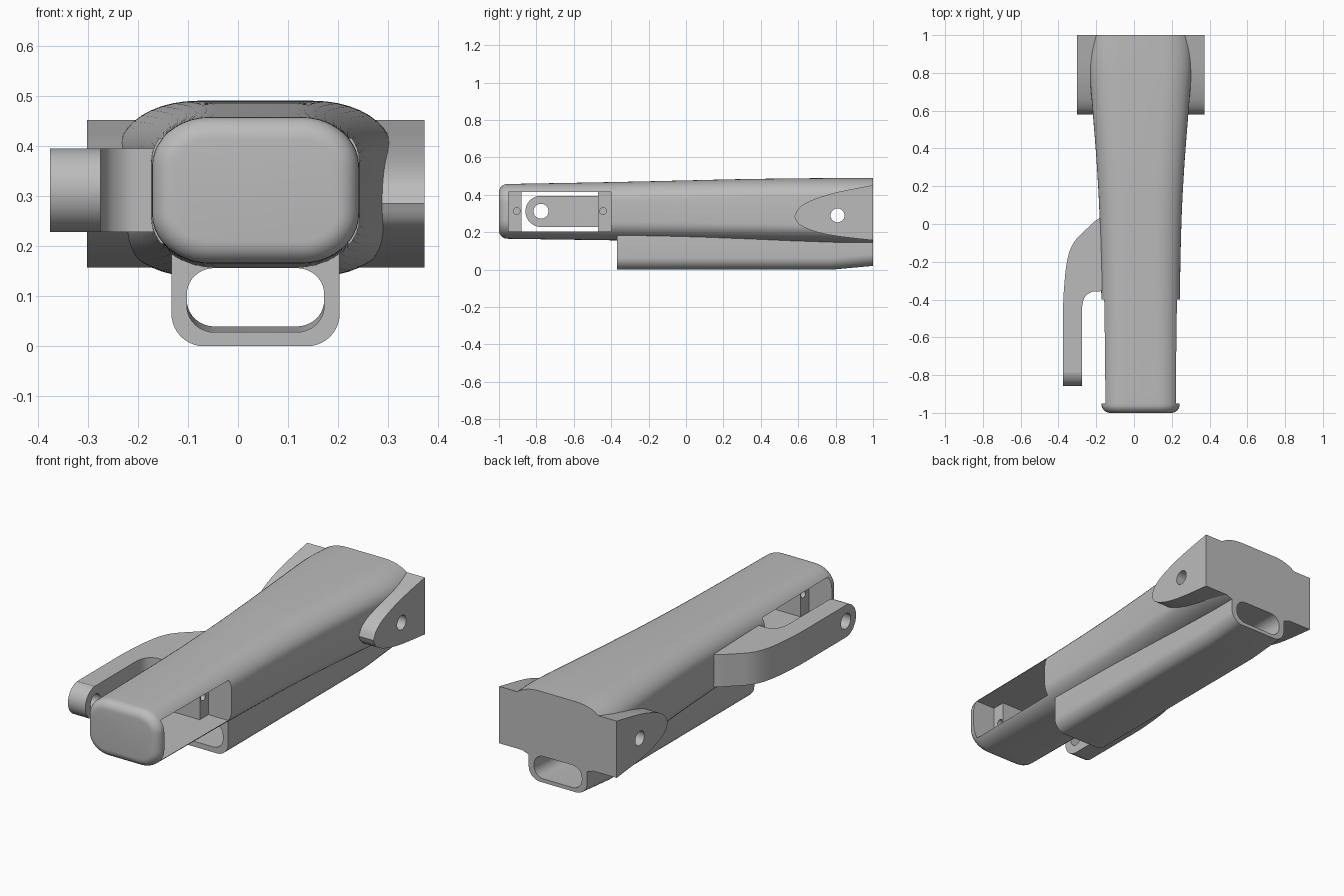
import bpy, bmesh, math
from mathutils import Vector

cube = bpy.data.objects.get("Cube")
if cube:
    bpy.data.objects.remove(cube, do_unlink=True)

CX = 0.035  # body centre line

grey = bpy.data.materials.new("plain_grey")
grey.use_nodes = True
grey.diffuse_color = (0.5, 0.5, 0.5, 1)
grey.node_tree.nodes["Principled BSDF"].inputs["Base Color"].default_value = (0.5, 0.5, 0.5, 1)


def loft(name, rings):
    """Skin a list of equally sized closed rings and cap both ends."""
    bm = bmesh.new()
    loops = [[bm.verts.new(p) for p in ring] for ring in rings]
    n = len(loops[0])
    for a, b in zip(loops, loops[1:]):
        for i in range(n):
            j = (i + 1) % n
            bm.faces.new((a[i], a[j], b[j], b[i]))
    bm.faces.new(loops[0][::-1])
    bm.faces.new(loops[-1])
    bmesh.ops.recalc_face_normals(bm, faces=bm.faces)
    mesh = bpy.data.meshes.new(name)
    bm.to_mesh(mesh)
    bm.free()
    mesh.materials.append(grey)
    ob = bpy.data.objects.new(name, mesh)
    bpy.context.collection.objects.link(ob)
    return ob


def rounded(y, x0, x1, z0, z1, rx, rz, seg=10):
    """Rounded rectangle ring across the length."""
    ring = []
    corners = ((x1 - rx, z1 - rz), (x0 + rx, z1 - rz), (x0 + rx, z0 + rz), (x1 - rx, z0 + rz))
    for k, (cx, cz) in enumerate(corners):
        for i in range(seg + 1):
            t = math.pi / 2 * (k + i / seg)
            ring.append((cx + rx * math.cos(t), y, cz + rz * math.sin(t)))
    return ring


def side_prism(name, pts, x0, x1):
    return loft(name, [[(x, y, z) for y, z in pts] for x in (x0, x1)])


def box(name, x0, x1, y0, y1, z0, z1):
    return side_prism(name, [(y0, z0), (y1, z0), (y1, z1), (y0, z1)], x0, x1)


def pin(y, z, r):
    """Round cutter running across the model."""
    n = 32
    pts = [(y + r * math.cos(2 * math.pi * i / n), z + r * math.sin(2 * math.pi * i / n)) for i in range(n)]
    return side_prism("pin_cutter", pts, -0.6, 0.6)


def boolean(ob, tool, mode="DIFFERENCE"):
    bpy.context.view_layer.objects.active = ob
    m = ob.modifiers.new("cut", "BOOLEAN")
    m.operation, m.solver, m.object = mode, "EXACT", tool
    bpy.ops.object.modifier_apply(modifier=m.name)


def smooth_curve(pts, steps=6):
    """Catmull-Rom curve through 2D points."""
    p = [Vector(q) for q in pts]
    p = [p[0]] + p + [p[-1]]
    out = []
    for a, b, c, d in zip(p, p[1:], p[2:], p[3:]):
        for i in range(steps):
            t = i / steps
            out.append(tuple(0.5 * (2 * b + (c - a) * t + (2 * a - 5 * b + 4 * c - d) * t * t
                                    + (3 * b - a - 3 * c + d) * t ** 3)))
    return out + [tuple(p[-1])]


# Main body: flaring rounded section with a filleted front end
stations = [  # y, half width, bottom, top
    (-0.95, 0.207, 0.165, 0.458), (-0.4, 0.208, 0.157, 0.468), (0.0, 0.216, 0.152, 0.477),
    (0.3, 0.231, 0.148, 0.484), (0.6, 0.254, 0.143, 0.488), (0.85, 0.273, 0.139, 0.49),
    (1.0, 0.268, 0.137, 0.49)]
rings = []
F = 0.045
for i in range(7):
    t = math.pi / 2 * i / 7
    inset = F * (1 - math.sin(t))
    rings.append(rounded(-1 + F * (1 - math.cos(t)), CX - 0.207 + inset, CX + 0.207 - inset,
                         0.165 + inset, 0.458 - inset, 0.115 - inset, 0.1 - inset))
curve_w = smooth_curve([(s[0], s[1]) for s in stations])
curve_b = smooth_curve([(s[0], s[2]) for s in stations])
curve_t = smooth_curve([(s[0], s[3]) for s in stations])
for (y, w), (_, b), (_, t) in zip(curve_w, curve_b, curve_t):
    k = (y + 1) / 2
    rings.append(rounded(y, CX - w, CX + w, b, t, 0.115 + 0.045 * k, 0.1))
body = loft("main_body", rings)

# Open bay through both sides near the front
bay = box("bay_cutter", -0.6, 0.6, -0.95, -0.4, 0.205, 0.415)
boolean(body, bay)

# Tube slung underneath, with its bore
tube = loft("lower_tube", [rounded(y, CX - 0.168, CX + 0.168, z, 0.24, 0.065, 0.065)
                           for y, z in ((-0.37, 0), (0.78, 0), (1, 0.02))])
bore = loft("bore_cutter", [rounded(y, CX - 0.137, CX + 0.137, z, 0.156, 0.055, 0.052)
                            for y, z in ((-0.371, 0.028), (0.78, 0.028), (1.01, 0.04))])
boolean(tube, bore)
boolean(body, bore)

# Rear mounting ears: one tapered profile running across the body
upper = smooth_curve([(0.58, 0.285), (0.605, 0.33), (0.67, 0.37), (0.8, 0.412), (1, 0.452)])
lower = smooth_curve([(1, 0.157), (0.8, 0.18), (0.68, 0.207), (0.605, 0.243), (0.58, 0.285)])
ears = side_prism("mounting_ears", upper + lower[:-1], -0.302, 0.372)
ear_pin = pin(0.81, 0.29, 0.037)
boolean(ears, ear_pin)
boolean(body, ear_pin)

# Side arm: plan outline, trimmed to a round tip with a hole
outer = smooth_curve([(-0.1, 0.06), (-0.185, 0.03), (-0.25, -0.025), (-0.32, -0.1),
                      (-0.355, -0.2), (-0.372, -0.36), (-0.375, -0.45)])
inner = smooth_curve([(-0.275, -0.44), (-0.262, -0.39), (-0.225, -0.36), (-0.18, -0.356)])
plan = outer + [(-0.375, -0.9), (-0.275, -0.9)] + inner + [(-0.1, -0.356)]
ZA, ZB = 0.228, 0.395
arm = loft("side_arm", [[(x, y, z) for x, y in plan] for z in (ZA, ZB)])
r = (ZB - ZA) / 2
arc = [(-0.775 - r * math.sin(math.pi * i / 24), (ZA + ZB) / 2 + r * math.cos(math.pi * i / 24))
       for i in range(25)]
arc[0], arc[-1] = (-0.775, ZB + 0.01), (-0.775, ZA - 0.01)
keep = side_prism("tip_cutter", arc + [(0.2, ZA - 0.01), (0.2, ZB + 0.01)], -0.6, 0.2)
boolean(arm, keep, "INTERSECT")
arm_pin = pin(-0.775, 0.312, 0.04)
boolean(arm, arm_pin)

# Pin posts at either end of the bay
cutters = [bay, bore, ear_pin, keep, arm_pin]
posts = []
for label, y0, y1, yp in (("front", -0.955, -0.88, -0.905), ("rear", -0.47, -0.395, -0.443)):
    post = box(label + "_pin_post", CX - 0.075, CX + 0.075, y0, y1, 0.2, 0.42)
    hole = pin(yp, 0.313, 0.018)
    # shallow sockets on both faces
    for v in hole.data.vertices:
        v.co.x = CX + math.copysign(0.3, v.co.x)
    plug = box("post_core", CX - 0.05, CX + 0.05, y0 + 0.01, y1 - 0.01, 0.25, 0.38)
    boolean(hole, plug)
    boolean(post, hole)
    cutters += [hole, plug]
    posts.append(post)

for c in cutters:
    bpy.data.objects.remove(c, do_unlink=True)

bpy.ops.object.select_all(action="DESELECT")
for ob in [body, tube, ears, arm] + posts:
    ob.select_set(True)
bpy.context.view_layer.objects.active = body
bpy.ops.object.shade_smooth_by_angle(angle=math.radians(30))
